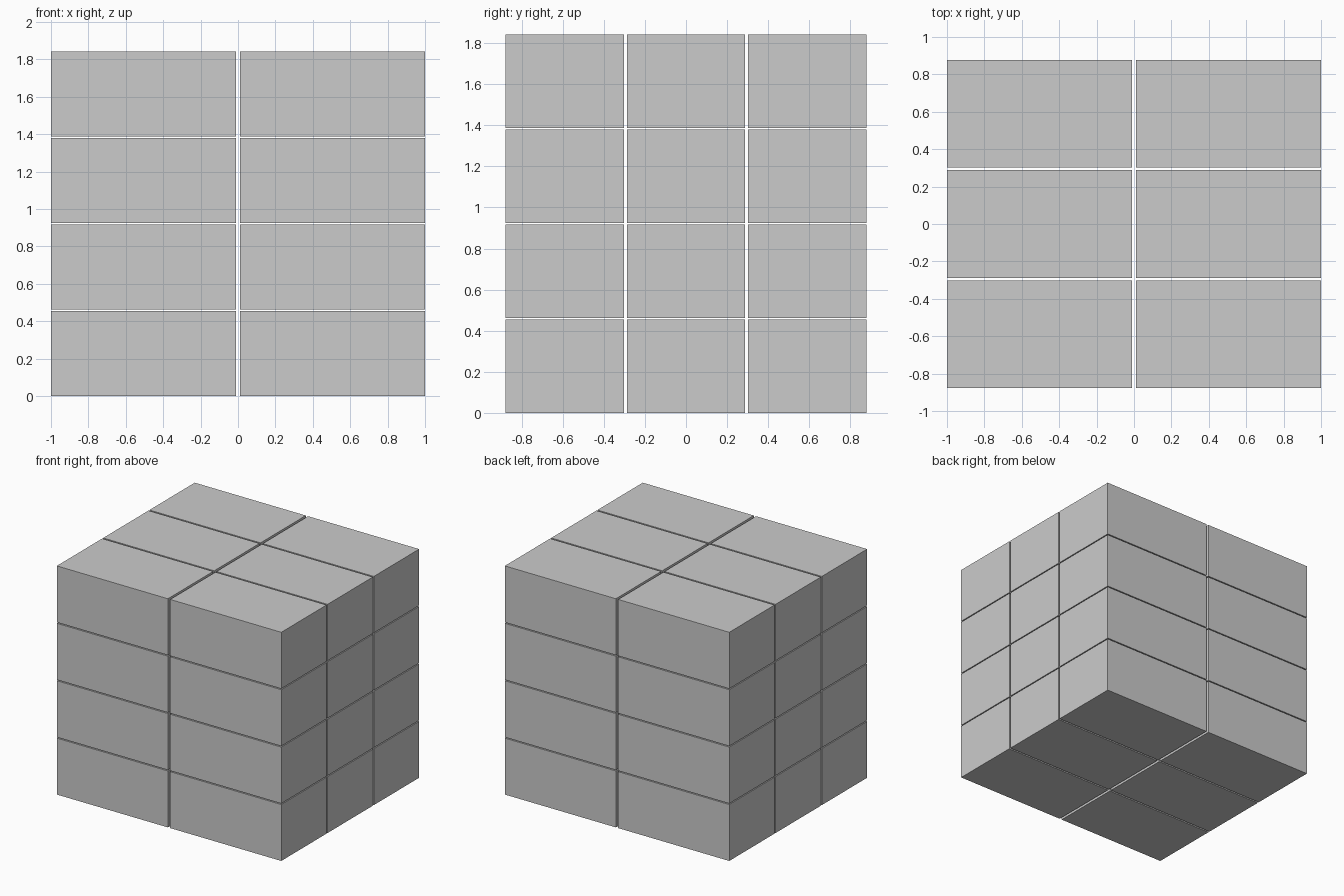
import bpy

if "Cube" in bpy.data.objects:
    bpy.data.objects.remove(bpy.data.objects["Cube"])

# Stack of cartons: 2 wide, 3 deep, 4 high, with narrow gaps
total = (2.0, 1.755, 1.842)
count = (2, 3, 4)
gap = (0.021, 0.013, 0.008)
size = [(t - g * (n - 1)) / n for t, g, n in zip(total, gap, count)]


def add_carton(i, j, k):
    bpy.ops.mesh.primitive_cube_add(size=1)
    box = bpy.context.object
    box.name = f"carton_layer{k + 1}_row{j + 1}_column{i + 1}"
    box.scale = size
    corner = (-total[0] / 2, -total[1] / 2, 0)
    box.location = [c + s / 2 + n * (s + g)
                    for c, s, g, n in zip(corner, size, gap, (i, j, k))]


for k in range(count[2]):
    for j in range(count[1]):
        for i in range(count[0]):
            add_carton(i, j, k)
